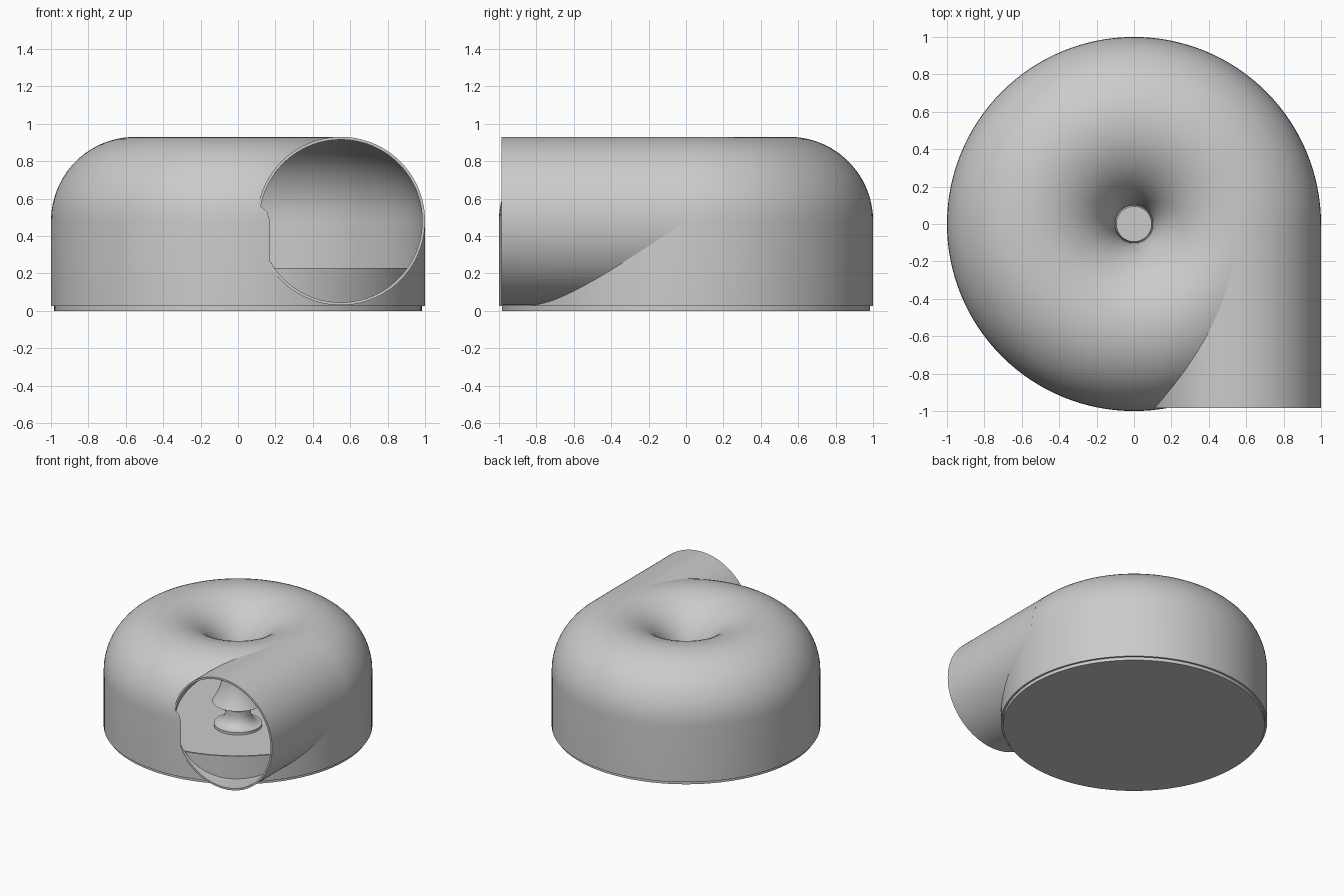
import bpy, bmesh, math
from mathutils import Matrix

cube = bpy.data.objects.get("Cube")
if cube:
    bpy.data.objects.remove(cube)

RING, TUBE, WALL, MID = 0.55, 0.45, 0.015, 0.48   # ring radius, tube radius, shell, tube centre height
LIP = 0.23                                        # height of the tray rim and of the funnel's lower end
MOUTH = -0.985

grey = bpy.data.materials.new("plain grey")
grey.use_nodes = True
color = (0.6, 0.6, 0.6, 1)
grey.diffuse_color = color
grey.node_tree.nodes["Principled BSDF"].inputs["Base Color"].default_value = color


def lathe(name, profile, closed=False, steps=128, matrix=None):
    """Spin a (radius, height) profile about z."""
    bm = bmesh.new()
    verts = [bm.verts.new((r, 0, z)) for r, z in profile]
    edges = [bm.edges.new(p) for p in zip(verts, verts[1:])]
    if closed:
        edges.append(bm.edges.new((verts[-1], verts[0])))
    bmesh.ops.spin(bm, geom=verts + edges, cent=(0, 0, 0), axis=(0, 0, 1),
                   angle=2 * math.pi, steps=steps, use_duplicate=False)
    bmesh.ops.remove_doubles(bm, verts=bm.verts[:], dist=1e-4)
    bmesh.ops.recalc_face_normals(bm, faces=bm.faces[:])
    if matrix:
        bm.transform(matrix)
    mesh = bpy.data.meshes.new(name)
    bm.to_mesh(mesh)
    bm.free()
    mesh.materials.append(grey)
    obj = bpy.data.objects.new(name, mesh)
    bpy.context.collection.objects.link(obj)
    return obj


def arc(radius, start, end, steps=36):
    """Points of the tube's cross-section between two angles."""
    angles = [start + (end - start) * i / steps for i in range(steps + 1)]
    return [(RING + radius * math.cos(a), MID + radius * math.sin(a)) for a in angles]


def cut(obj, cutter):
    mod = obj.modifiers.new("cut", 'BOOLEAN')
    mod.operation = 'DIFFERENCE'
    mod.solver = 'EXACT'
    mod.object = cutter
    bpy.context.view_layer.objects.active = obj
    bpy.ops.object.modifier_apply(modifier=mod.name)


def smooth(obj):
    bpy.ops.object.select_all(action='DESELECT')
    obj.select_set(True)
    bpy.context.view_layer.objects.active = obj
    bpy.ops.object.shade_smooth_by_angle(angle=math.radians(30))


def funnel_end(radius):
    return math.pi + math.asin((MID - LIP) / radius)


# Ring-shaped housing: thin shell with straight outer wall and central funnel
inner = TUBE - WALL
shell = [(RING + TUBE, 0.025)] + arc(TUBE, 0, funnel_end(TUBE))
shell += arc(inner, funnel_end(inner), 0) + [(RING + inner, 0.025)]
housing = lathe("housing", shell, closed=True)

# Tangential outlet pipe, its axis along y
along_y = Matrix.Translation((RING, MOUTH, MID)) @ Matrix.Rotation(-math.pi / 2, 4, 'X')
length = -MOUTH - 0.01
pipe = lathe("outlet_pipe", [(TUBE, 0), (TUBE, length), (inner, length), (inner, 0)],
             closed=True, matrix=along_y)
bore = lathe("bore_cutter", [(0, 0), (inner, 0), (inner, length), (0, length)], matrix=along_y)
hull = lathe("hull_cutter", [(0, -0.1), (RING + TUBE, -0.1)] + arc(TUBE, 0, math.pi / 2)
             + [(0, MID + TUBE)])
cut(housing, bore)
cut(pipe, hull)
for helper in (bore, hull):
    bpy.data.objects.remove(helper)

# Shallow base tray whose rim stands inside the housing
rim = RING + inner - 0.002
tray = lathe("base_tray", [(0, 0), (rim, 0), (rim, LIP), (rim - WALL, LIP),
                           (rim - WALL, 0.03), (0, 0.03)])

# Flared pedestal under the funnel
flare = [(0.095 + 0.085 * (1 - math.sin(t * math.pi / 16)),
          0.15 - 0.1 * math.cos(t * math.pi / 16)) for t in range(9)]
pedestal = lathe("pedestal", [(0, 0.03), (0.18, 0.03)] + flare + [(0.095, 0.18), (0, 0.18)], steps=64)

for part in (housing, pipe, tray, pedestal):
    smooth(part)
